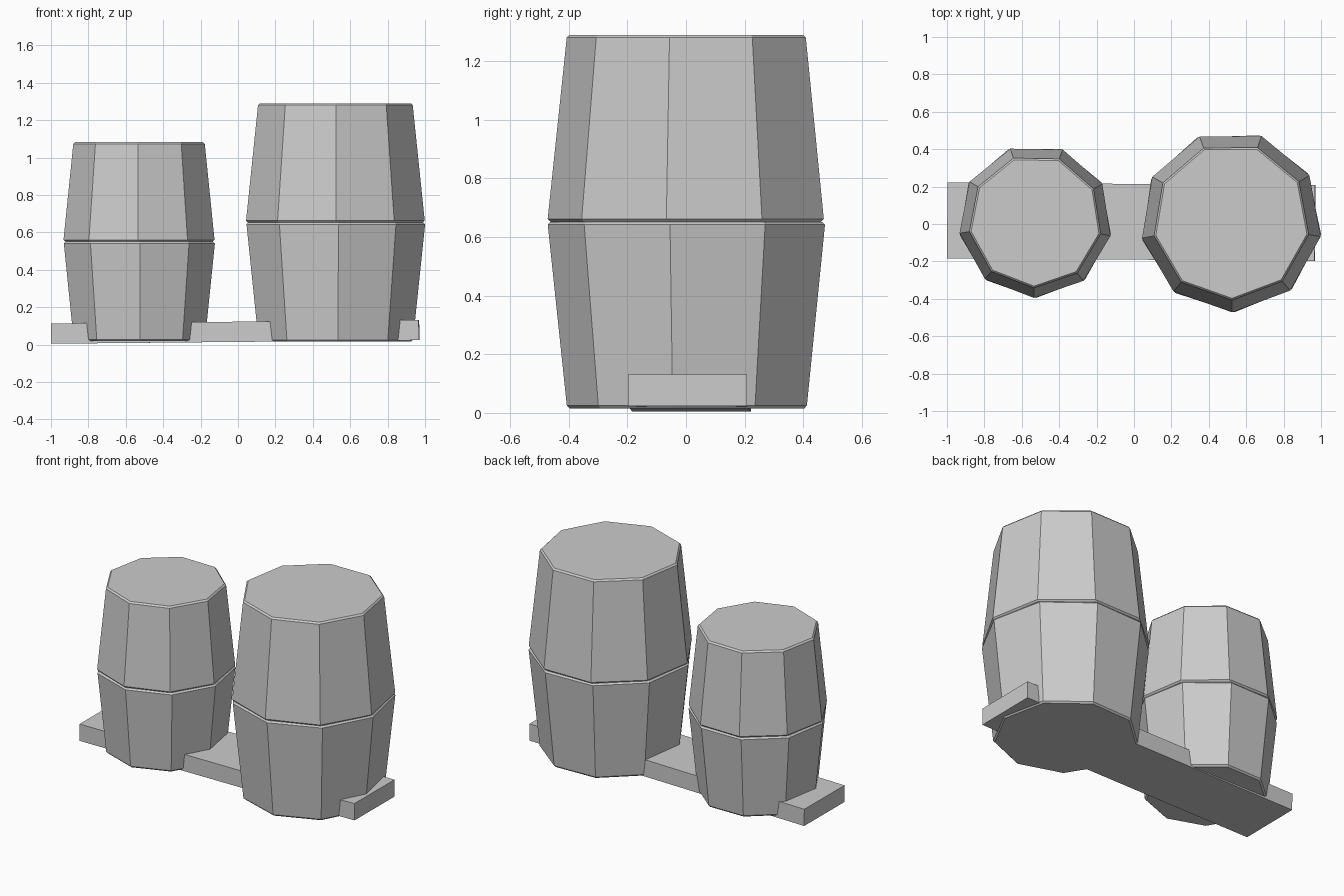
import bpy, bmesh
from math import radians, cos, sin, tau

if "Cube" in bpy.data.objects:
    bpy.data.objects.remove(bpy.data.objects["Cube"])

SIDES = 9
CHAMFER = 0.01


def barrel_half(name, cx, cy, z0, z1, r0, r1, turn):
    """Closed nine-sided tapered drum with chamfered rims."""
    profile = [(r0 - CHAMFER, z0), (r0, z0 + CHAMFER),
               (r1, z1 - CHAMFER), (r1 - CHAMFER, z1)]
    bm = bmesh.new()
    rings = []
    for r, z in profile:
        ring = []
        for i in range(SIDES):
            a = radians(-90 + turn) + tau * i / SIDES
            ring.append(bm.verts.new((r * cos(a), r * sin(a), z)))
        rings.append(ring)
    for low, high in zip(rings, rings[1:]):
        for i in range(SIDES):
            j = (i + 1) % SIDES
            bm.faces.new((low[i], low[j], high[j], high[i]))
    bm.faces.new(rings[0][::-1])
    bm.faces.new(rings[-1])
    mesh = bpy.data.meshes.new(name)
    bm.to_mesh(mesh)
    bm.free()
    obj = bpy.data.objects.new(name, mesh)
    obj.location = (cx, cy, 0)
    bpy.context.collection.objects.link(obj)


def barrel(name, cx, cy, bottom, middle, top, r_end, r_mid, turn_low, turn_up):
    barrel_half(name + "_lower_half", cx, cy, bottom, middle, r_end, r_mid, turn_low)
    barrel_half(name + "_upper_half", cx, cy, middle, top, r_mid, r_end, turn_up)


# Two barrels, each made of two tapered halves meeting in a groove
barrel("large_barrel", 0.52, 0.013, 0.015, 0.652, 1.29, 0.42, 0.485, 2, 0.5)
barrel("small_barrel", -0.528, 0.015, 0.018, 0.55, 1.083, 0.357, 0.41, 0.5, -1)

# Slightly crooked plank running through the barrel feet
bpy.ops.mesh.primitive_cube_add(size=1, location=(-0.015, 0.012, 0.068),
                                rotation=(0, radians(-0.55), radians(-0.4)))
plank = bpy.context.object
plank.name = "base_plank"
plank.scale = (1.966, 0.405, 0.108)
